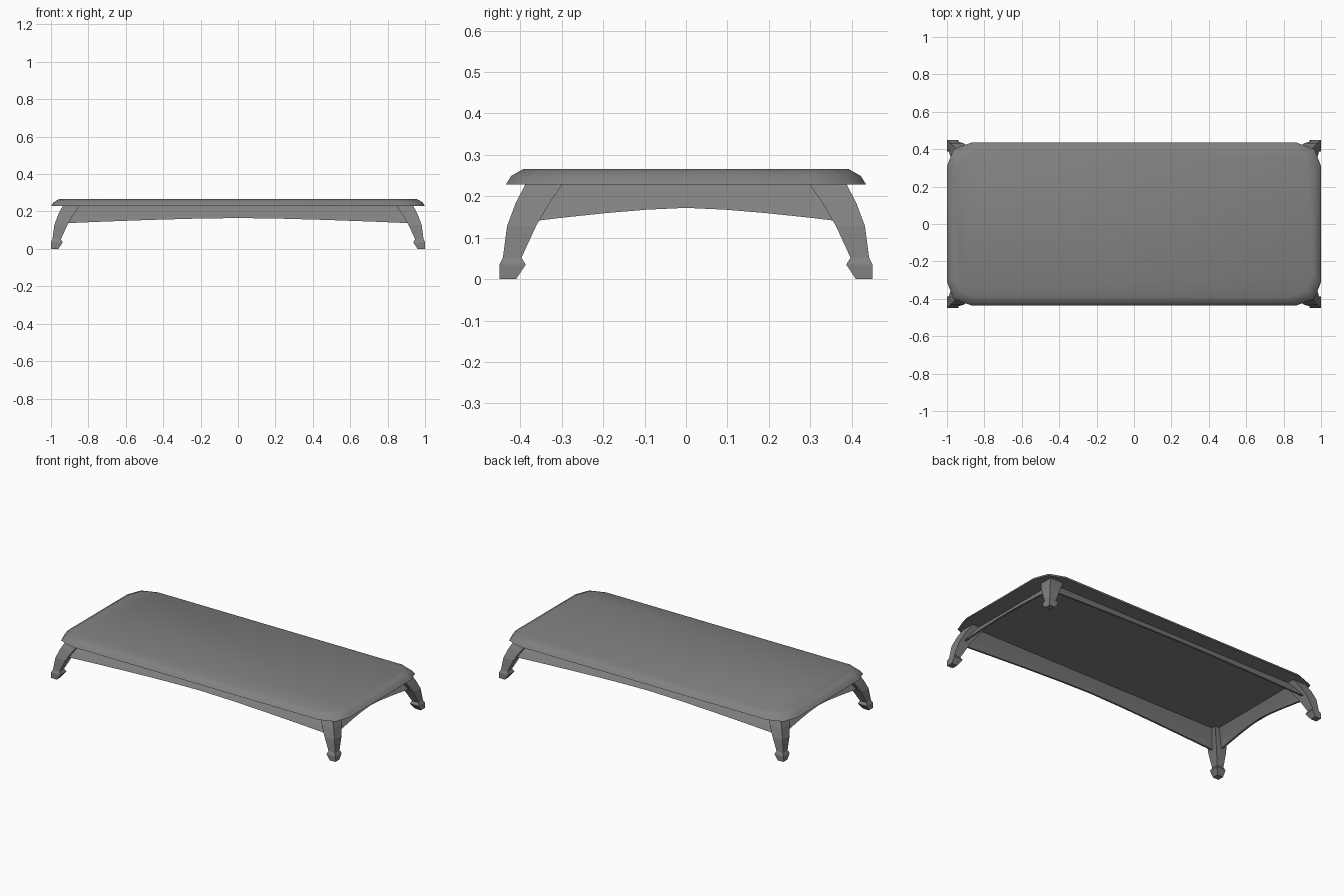
import bpy, bmesh

cube = bpy.data.objects.get("Cube")
if cube:
    bpy.data.objects.remove(cube, do_unlink=True)

grey = bpy.data.materials.new("mid_grey")
grey.use_nodes = True
tone = (0.22, 0.22, 0.22, 1)
grey.diffuse_color = tone
grey.node_tree.nodes["Principled BSDF"].inputs["Base Color"].default_value = tone

UNDERSIDE = 0.228
SIGNS = [(1, 1), (-1, 1), (-1, -1), (1, -1)]


def finish(name, bm, smooth_angle=None):
    bmesh.ops.recalc_face_normals(bm, faces=bm.faces)
    mesh = bpy.data.meshes.new(name)
    bm.to_mesh(mesh)
    bm.free()
    mesh.materials.append(grey)
    obj = bpy.data.objects.new(name, mesh)
    bpy.context.collection.objects.link(obj)
    if smooth_angle:
        bpy.ops.object.select_all(action='DESELECT')
        obj.select_set(True)
        bpy.context.view_layer.objects.active = obj
        bpy.ops.object.shade_smooth_by_angle(angle=smooth_angle)
    return obj


def loft(bm, rings):
    """Join closed rings of points and cap both ends."""
    loops = [[bm.verts.new(p) for p in ring] for ring in rings]
    n = len(loops[0])
    for a, b in zip(loops, loops[1:]):
        for i in range(n):
            j = (i + 1) % n
            bm.faces.new((a[i], a[j], b[j], b[i]))
    bm.faces.new(loops[0])
    bm.faces.new(loops[-1])


# Tabletop: rounded-corner slab with a softened upper edge
def slab_ring(inset, z):
    corner = [(1, 0.31), (0.965, 0.4), (0.87, 0.435)]
    ring = []
    for sx, sy in SIGNS:
        pts = corner if sx * sy > 0 else corner[::-1]
        for x, y in pts:
            ring.append((sx * (x - inset), sy * (y - inset), z))
    return ring


bm = bmesh.new()
loft(bm, [slab_ring(0, UNDERSIDE), slab_ring(0.013, 0.249), slab_ring(0.043, 0.266)])
finish("tabletop", bm, 0.9)

# Legs: square section sweeping outward, ending in a flared foot
# Each station: height, outer offset, inner offset (the x offset is 0.55 larger)
stations = [(0, 0.45, 0.41), (0.035, 0.45, 0.387), (0.052, 0.442, 0.397),
            (0.128, 0.432, 0.362), (0.184, 0.411, 0.329), (UNDERSIDE, 0.388, 0.299)]
for sx, sy in SIGNS:
    bm = bmesh.new()
    rings = []
    for z, o, i in stations:
        rings.append([(sx * (x + 0.55), sy * y, z) for x, y in ((o, o), (i, o), (i, i), (o, i))])
    loft(bm, rings)
    name = ("front" if sy < 0 else "back") + ("_left" if sx > 0 else "_right") + "_leg"
    finish(name, bm)


# Aprons: thin panels with an arched lower edge, leaning in toward the top
def apron(name, half_length, half_depth, rise, along_x, sign):
    bm = bmesh.new()
    cols, rows = 8, 4
    grid = []
    for c in range(cols + 1):
        t = 2 * c / cols - 1
        low = 0.136 + rise * (1 - abs(t) ** 1.5)
        column = []
        for r in range(rows + 1):
            z = low + (UNDERSIDE - low) * r / rows
            h = (z - 0.136) / (UNDERSIDE - 0.136)
            lean = 0.065 * h ** 1.2
            u, v = t * (half_length - lean), sign * (half_depth - lean)
            column.append(bm.verts.new((u, v, z) if along_x else (v, u, z)))
        grid.append(column)
    for a, b in zip(grid, grid[1:]):
        for r in range(rows):
            bm.faces.new((a[r], b[r], b[r + 1], a[r + 1]))
    # thicken inward by a copied, shifted skin
    outer = bm.faces[:]
    copy = bmesh.ops.extrude_face_region(bm, geom=outer, use_keep_orig=True)
    shift = (0, -sign * 0.012, 0) if along_x else (-sign * 0.012, 0, 0)
    moved = [g for g in copy["geom"] if isinstance(g, bmesh.types.BMVert)]
    bmesh.ops.translate(bm, verts=moved, vec=shift)
    finish(name, bm, 0.6)


for sign, front_name, side_name in ((-1, "front_apron", "right_apron"), (1, "back_apron", "left_apron")):
    apron(front_name, 0.95, 0.405, 0.029, True, sign)
    apron(side_name, 0.4, 0.955, 0.036, False, sign)
